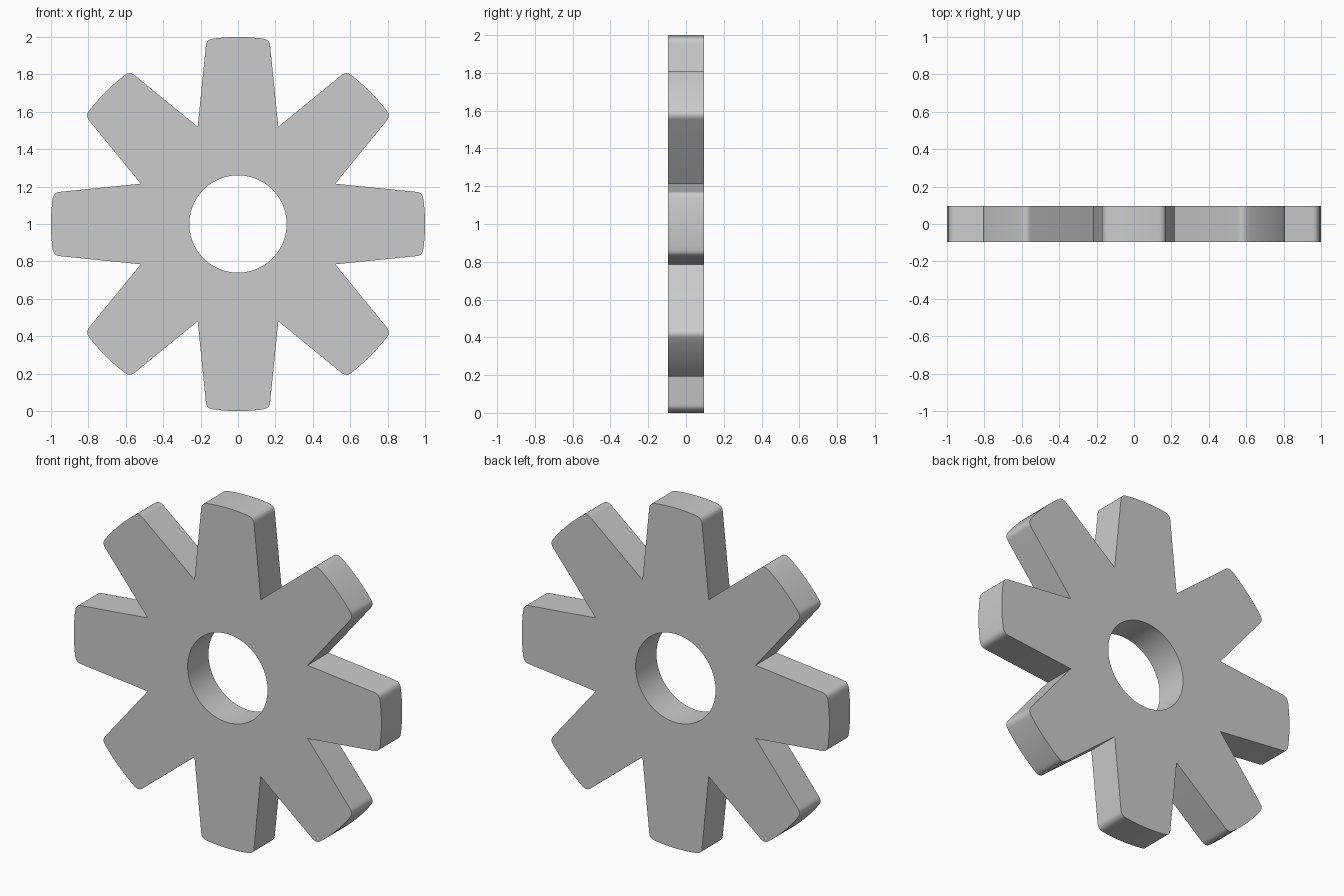
import bpy, bmesh
from math import sin, cos, pi, radians
from mathutils import Vector, Matrix

if "Cube" in bpy.data.objects:
    bpy.data.objects.remove(bpy.data.objects["Cube"])

TEETH, TIP_R, ROOT_R, BORE_R = 8, 1.0, 0.563, 0.26
HALF_THICK = 0.0965
STEP = 2 * pi / TEETH


def polar(r, a):
    """Point at angle a, measured from straight up."""
    return Vector((r * sin(a), -HALF_THICK, r * cos(a)))


# Half outline of one tooth: root, flank, rounded corner, tip arc
tip_angle = radians(9.7)
root = polar(ROOT_R, STEP / 2)
corner = polar(TIP_R, tip_angle)
start = corner + (root - corner).normalized() * 0.032
arc_end = tip_angle - 0.032
end = polar(TIP_R, arc_end)
half = [root]
for i in range(7):
    t = i / 6
    half.append(start * (1 - t) ** 2 + corner * 2 * t * (1 - t) + end * t ** 2)
half += [polar(TIP_R, arc_end * (1 - i / 5)) for i in range(1, 5)]
mirrored = [Vector((-p.x, p.y, p.z)) for p in reversed(half)]
bore = [polar(BORE_R, STEP * (i / 10 - 0.5)) for i in range(11)]
sector = half + [polar(TIP_R, 0)] + mirrored + bore

# Repeat the sector around the centre, weld, then extrude the thickness
bm = bmesh.new()
for k in range(TEETH):
    rot = Matrix.Rotation(k * STEP, 3, 'Y')
    bm.faces.new([bm.verts.new(rot @ p) for p in sector])
bmesh.ops.remove_doubles(bm, verts=bm.verts, dist=1e-4)
geo = bmesh.ops.extrude_face_region(bm, geom=bm.faces[:], use_keep_orig=True)
new_verts = [g for g in geo['geom'] if isinstance(g, bmesh.types.BMVert)]
bmesh.ops.translate(bm, verts=new_verts, vec=(0, 2 * HALF_THICK, 0))
bmesh.ops.recalc_face_normals(bm, faces=bm.faces[:])

mesh = bpy.data.meshes.new("gear_wheel")
bm.to_mesh(mesh)
bm.free()
gear = bpy.data.objects.new("gear_wheel", mesh)
gear.location.z = 1
bpy.context.collection.objects.link(gear)
bpy.context.view_layer.objects.active = gear
gear.select_set(True)
bpy.ops.object.shade_smooth_by_angle(angle=radians(30))
